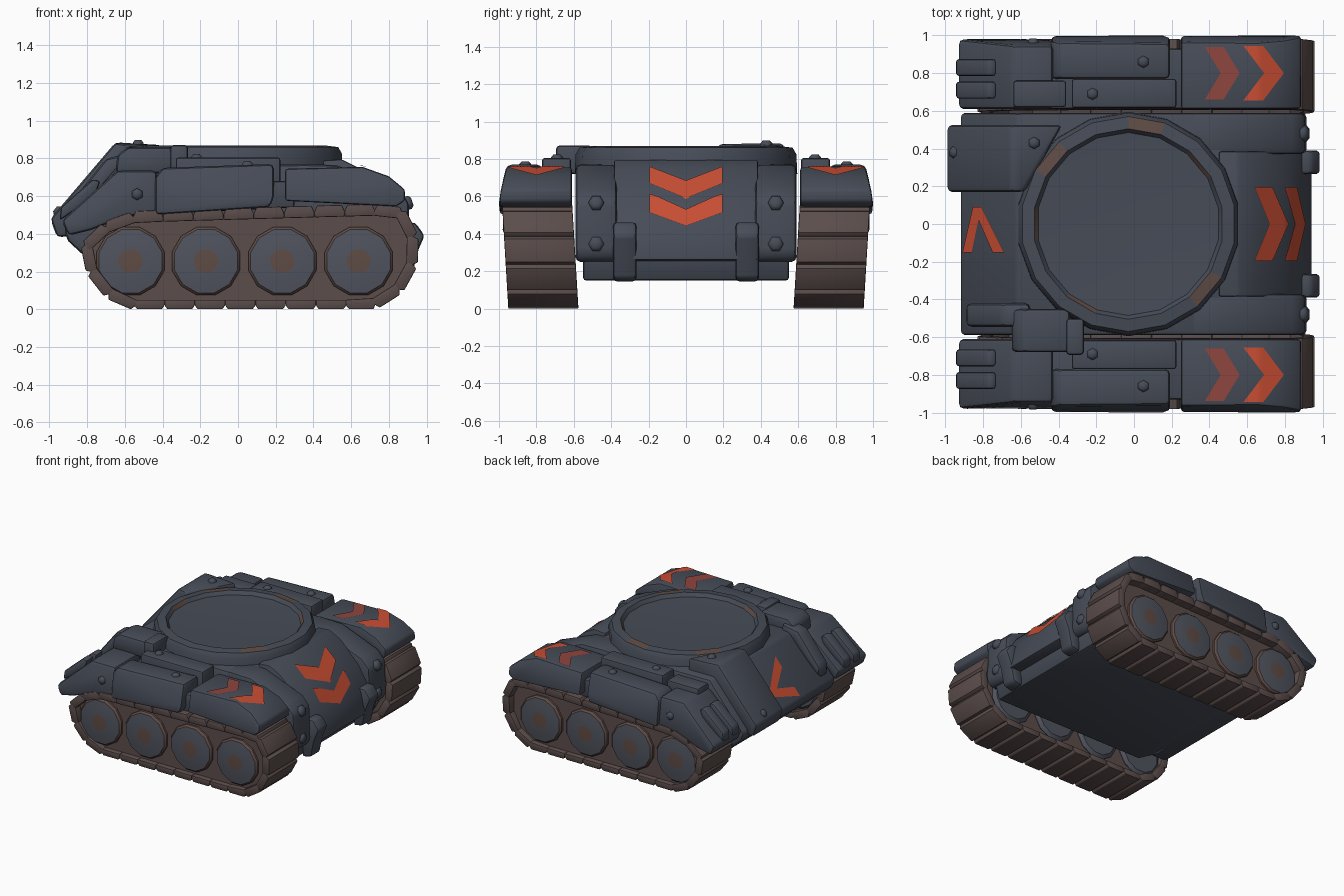
import bpy, bmesh, math
from mathutils import Vector

if "Cube" in bpy.data.objects:
    bpy.data.objects.remove(bpy.data.objects["Cube"])


def mat(name, r, g, b):
    m = bpy.data.materials.new(name)
    m.diffuse_color = (r, g, b, 1)
    m.use_nodes = True
    m.node_tree.nodes["Principled BSDF"].inputs["Base Color"].default_value = m.diffuse_color
    return m


ARMOUR = mat("dark blue grey armour", 0.062, 0.072, 0.096)
WHEEL = mat("wheel grey", 0.08, 0.088, 0.112)
TRACK = mat("track brown", 0.105, 0.075, 0.071)
RUST = mat("worn brown", 0.115, 0.072, 0.06)
RED = mat("marking red", 0.58, 0.075, 0.033)
FADED = mat("faded red", 0.27, 0.06, 0.048)


def finish(bm, name, mats, bevel=0.0, angle=35, closed=True):
    if closed:
        bmesh.ops.recalc_face_normals(bm, faces=bm.faces)
    if bevel:
        edges = [e for e in bm.edges if e.calc_face_angle(0) > math.radians(28)]
        bmesh.ops.bevel(bm, geom=edges, offset=bevel, segments=2, profile=0.5,
                        affect='EDGES', clamp_overlap=True)
    me = bpy.data.meshes.new(name)
    bm.to_mesh(me)
    bm.free()
    for m in mats:
        me.materials.append(m)
    for p in me.polygons:
        p.use_smooth = True
    me.set_sharp_from_angle(angle=math.radians(angle))
    ob = bpy.data.objects.new(name, me)
    bpy.context.collection.objects.link(ob)
    return ob


def add_prism(bm, prof, y0, y1, warp=None):
    a = [bm.verts.new((x, y0, z)) for x, z in prof]
    b = [bm.verts.new((x, y1, z)) for x, z in prof]
    bm.faces.new(a)
    bm.faces.new(b[::-1])
    n = len(prof)
    for i in range(n):
        bm.faces.new((a[i], a[(i + 1) % n], b[(i + 1) % n], b[i]))
    if warp:
        for v in a + b:
            warp(v)


def prism(name, prof, y0, y1, m=ARMOUR, bevel=0.015, warp=None):
    """Side profile (x, z) extruded along y."""
    bm = bmesh.new()
    add_prism(bm, prof, y0, y1, warp)
    return finish(bm, name, [m], bevel)


def pair(name, prof, y0, y1, m=ARMOUR, bevel=0.015, warp=None):
    for side, s in (("right", -1), ("left", 1)):
        prism(side + "_" + name, prof, s * y0, s * y1, m, bevel, warp)


def rect(x0, x1, z0, z1):
    return [(x0, z0), (x1, z0), (x1, z1), (x0, z1)]


def lathe(name, prof, loc, axis, n, mats, rule=None, angle=35):
    """Profile (radius, height) spun round an axis direction."""
    bm = bmesh.new()
    q = Vector((0, 0, 1)).rotation_difference(Vector(axis))
    rings = []
    for r, h in prof:
        pts = [(r * math.cos((i + .5) * math.tau / n), r * math.sin((i + .5) * math.tau / n), h)
               for i in range(n)]
        rings.append([bm.verts.new(q @ Vector(p) + Vector(loc)) for p in pts])
    for k in range(len(rings) - 1):
        for i in range(n):
            j = (i + 1) % n
            f = bm.faces.new((rings[k][i], rings[k][j], rings[k + 1][j], rings[k + 1][i]))
            f.material_index = rule(k, i) if rule else 0
    bm.faces.new(rings[0][::-1])
    f = bm.faces.new(rings[-1])
    f.material_index = rule(len(rings) - 1, 0) if rule else 0
    return finish(bm, name, mats, 0, angle)


def bolt(name, loc, axis, r=0.032):
    lathe(name, [(r, -0.03), (r, 0.006), (r * 0.6, 0.02)], loc, axis, 6, [ARMOUR], None, 65)


def height(path, x):
    for (x0, z0), (x1, z1) in zip(path, path[1:]):
        if x <= x1:
            break
    return z0 + (z1 - z0) * (x - x0) / (x1 - x0)


def marking(name, quads, path, m, lift=0.007):
    """Thin painted patches given as top-view quads, draped on a profile."""
    bm = bmesh.new()
    n = 8
    for q in quads:
        a, b, c, d = [Vector(p) for p in q]
        g = []
        for i in range(n + 1):
            for j in range(n + 1):
                p = a.lerp(b, i / n).lerp(d.lerp(c, i / n), j / n)
                g.append(bm.verts.new((p.x, p.y, height(path, p.x) + lift)))
        for i in range(n):
            for j in range(n):
                k = i * (n + 1) + j
                f = bm.faces.new((g[k], g[k + 1], g[k + n + 2], g[k + n + 1]))
                f.normal_update()
                if f.normal.z < 0:
                    f.normal_flip()
    finish(bm, name, [m], closed=False)


def chevron(name, wing, apex, yc, half, path, m, lift=0.007):
    marking(name, [[(wing[0], yc + s * half), (wing[1], yc + s * half), (apex[1], yc), (apex[0], yc)]
                   for s in (-1, 1)], path, m, lift)


# hull core, nose corners, belly and nose plate
hull = [(0.86, 0.25), (0.84, 0.45), (0.74, 0.58), (0.48, 0.765), (-0.62, 0.78),
        (-0.925, 0.42), (-0.9, 0.36), (-0.78, 0.25)]
prism("hull", hull, -0.59, 0.59, bevel=0.025)
pair("nose_corner", [(0.3, 0.5), (0.3, 0.77), (0.52, 0.765), (0.84, 0.64), (0.905, 0.57), (0.915, 0.3),
                     (0.88, 0.25), (0.6, 0.25)], 0.37, 0.59, bevel=0.025)
prism("belly", [(0.83, 0.15), (0.87, 0.3), (-0.86, 0.36), (-0.5, 0.15)], -0.55, 0.55)
nose = [(0.45, 0.79), (0.55, 0.795), (0.64, 0.75), (0.81, 0.59), (0.91, 0.43), (0.945, 0.26)]
prism("nose_plate", nose + [(0.8, 0.25), (0.45, 0.6)], -0.385, 0.385, bevel=0.012)
chevron("nose_chevron_upper", (0.64, 0.735), (0.72, 0.82), 0, 0.195, nose, RED, 0.01)
chevron("nose_chevron_lower", (0.80, 0.865), (0.855, 0.91), 0, 0.195, nose, RED, 0.013)
pair("tow_hook", [(0.84, 0.46), (0.94, 0.46), (0.99, 0.39), (0.95, 0.3), (0.92, 0.16), (0.84, 0.14)],
     0.265, 0.39, bevel=0.02)

# turret ring with shallow dish and a few worn segments
lathe("turret_ring", [(0.595, 0.72), (0.59, 0.825), (0.57, 0.86), (0.505, 0.868), (0.485, 0.84), (0.25, 0.828)],
      (-0.03, 0, 0), (0, 0, 1), 18, [ARMOUR, RUST],
      lambda k, i: 1 if k == 2 and i in (3, 6, 15) or k == 3 and i in (1, 8, 11) else 0, 50)


# rear stowage box, fitted round the ring
def round_ring(v):
    if v.co.x > -0.5 and v.co.y < 0.3:
        v.co.x -= 0.2


prism("rear_box", [(-0.38, 0.7), (-0.38, 0.87), (-0.65, 0.885), (-0.995, 0.48), (-0.96, 0.38), (-0.82, 0.4)],
      0.17, 0.525, bevel=0.025, warp=round_ring)
bolt("rear_box_top_bolt", (-0.53, 0.43, 0.878), (0, 0, 1))
bolt("rear_box_back_bolt", (-0.955, 0.38, 0.52), (-0.75, 0, 0.6))

# exhaust pipe and its housing
prism("exhaust_pipe", [(-0.89, 0.47), (-0.89, 0.56), (-0.70, 0.80), (-0.55, 0.83), (-0.55, 0.72), (-0.65, 0.7)],
      -0.545, -0.42, bevel=0.03)
prism("exhaust_housing", [(-0.65, 0.72), (-0.64, 0.82), (-0.58, 0.86), (-0.34, 0.86), (-0.34, 0.72)],
      -0.68, -0.45, bevel=0.025)
prism("exhaust_flange", rect(-0.36, -0.265, 0.72, 0.872), -0.695, -0.5, bevel=0.02)

# plain arrow marking on the sloped rear
marking("rear_arrow", [[(-0.855, 0.09), (-0.81, 0.09), (-0.86, -0.15), (-0.91, -0.15)],
                       [(-0.855, 0.09), (-0.81, 0.09), (-0.69, -0.15), (-0.75, -0.15)]],
        [(-0.925, 0.42), (-0.62, 0.78)], RED, 0.009)


# fenders, leaning inwards at the top
def lean(v):
    if abs(v.co.y) > 0.85:
        v.co.y -= math.copysign(0.25 * max(0, v.co.z - 0.6), v.co.y)


front_top = [(0.25, 0.745), (0.66, 0.755), (0.80, 0.705), (0.885, 0.635)]
pair("front_fender", [(0.25, 0.575), (0.84, 0.545), (0.885, 0.575)] + front_top[::-1],
     0.61, 1.0, bevel=0.015, warp=lean)
pair("fender_base", [(-0.5, 0.5), (0.3, 0.54), (0.3, 0.68), (-0.5, 0.68)], 0.61, 0.93)
pair("rear_fender", [(-0.43, 0.51), (-0.43, 0.735), (-0.64, 0.735), (-0.935, 0.47),
                     (-0.9, 0.39), (-0.78, 0.42), (-0.6, 0.49)], 0.61, 0.98, bevel=0.025, warp=lean)
pair("side_box", [(-0.44, 0.5), (0.17, 0.54), (0.19, 0.6), (0.19, 0.77), (-0.40, 0.75), (-0.44, 0.7)],
     0.77, 1.0, bevel=0.025, warp=lean)
pair("inner_box", rect(-0.33, 0.225, 0.6, 0.805), 0.615, 0.77, bevel=0.015)
prism("small_box", rect(-0.64, -0.36, 0.6, 0.775), 0.62, 0.76)
for i, y in enumerate((0.71, 0.83)):
    pair("rear_rib_%d" % i, [(-0.945, 0.47), (-0.94, 0.54), (-0.77, 0.69), (-0.73, 0.68), (-0.76, 0.6)],
         y - 0.045, y + 0.045, bevel=0.015)

for side, s in (("right", -1), ("left", 1)):
    chevron(side + "_fender_chevron", (0.58, 0.685), (0.69, 0.795), s * 0.80, 0.145, front_top, RED)
    chevron(side + "_faded_chevron", (0.375, 0.475), (0.46, 0.56), s * 0.80, 0.14, front_top, FADED)
    bolt(side + "_side_box_bolt", (0.05, s * 0.86, 0.766), (0, 0, 1))
    bolt(side + "_inner_box_bolt", (-0.22, s * 0.69, 0.803), (0, 0, 1))
    bolt(side + "_rear_fender_bolt", (-0.535, s * 0.965, 0.61), (0, s, 0))
    bolt(side + "_nose_upper_bolt", (0.905, s * 0.48, 0.565), (0.9, 0, 0.3), 0.042)
    bolt(side + "_nose_lower_bolt", (0.91, s * 0.48, 0.345), (1, 0, 0), 0.042)

# tracks: inner body, pads laid along a loop, and road wheels
LOOP = [Vector(p) for p in ((-0.55, 0), (0.71, 0), (0.84, 0.06), (0.92, 0.17), (0.965, 0.30), (0.935, 0.44),
                            (0.86, 0.55), (-0.55, 0.51), (-0.74, 0.44), (-0.835, 0.33), (-0.79, 0.18),
                            (-0.70, 0.07))]
total = sum((b - a).length for a, b in zip(LOOP, LOOP[1:] + LOOP[:1]))


def along(s):
    for a, b in zip(LOOP, LOOP[1:] + LOOP[:1]):
        d = (b - a).length
        if s <= d:
            return a.lerp(b, s / d)
        s -= d
    return LOOP[0].copy()


def track_lean(v):
    v.co.y += math.copysign(0.06, v.co.y) * (v.co.z - 0.25)


inner = [(0.06 + (p.x - 0.06) * 0.95, 0.275 + (p.y - 0.275) * 0.86) for p in LOOP]
pair("track_body", inner, 0.63, 0.91, TRACK, 0)
PADS = 26
for side, s in (("right", -1), ("left", 1)):
    bm = bmesh.new()
    for i in range(PADS):
        a, b = along(total * i / PADS), along(total * (i + 1) / PADS)
        d = (b - a).normalized()
        n = Vector((d.y, -d.x))
        quad = [a - n * 0.02, a + d * 0.015 + n * 0.012, b - d * 0.015 + n * 0.012, b - n * 0.02]
        quad += [b - n * 0.05, a - n * 0.05]
        add_prism(bm, [(p.x, max(0, p.y)) for p in quad], s * 0.59, s * 0.965, track_lean)
    finish(bm, side + "_track_pads", [TRACK], 0.006, 30)
    for i, x in enumerate((-0.57, -0.17, 0.235, 0.64)):
        lathe("%s_wheel_%d" % (side, i),
              [(0.16, -0.17), (0.187, -0.15), (0.187, 0.15), (0.174, 0.165), (0.12, 0.172), (0.065, 0.176)],
              (x, s * 0.775, 0.255), (0, s, 0), 12, [WHEEL, RUST],
              lambda k, i: 1 if k in (1, 2, 5) else 0, 25)
